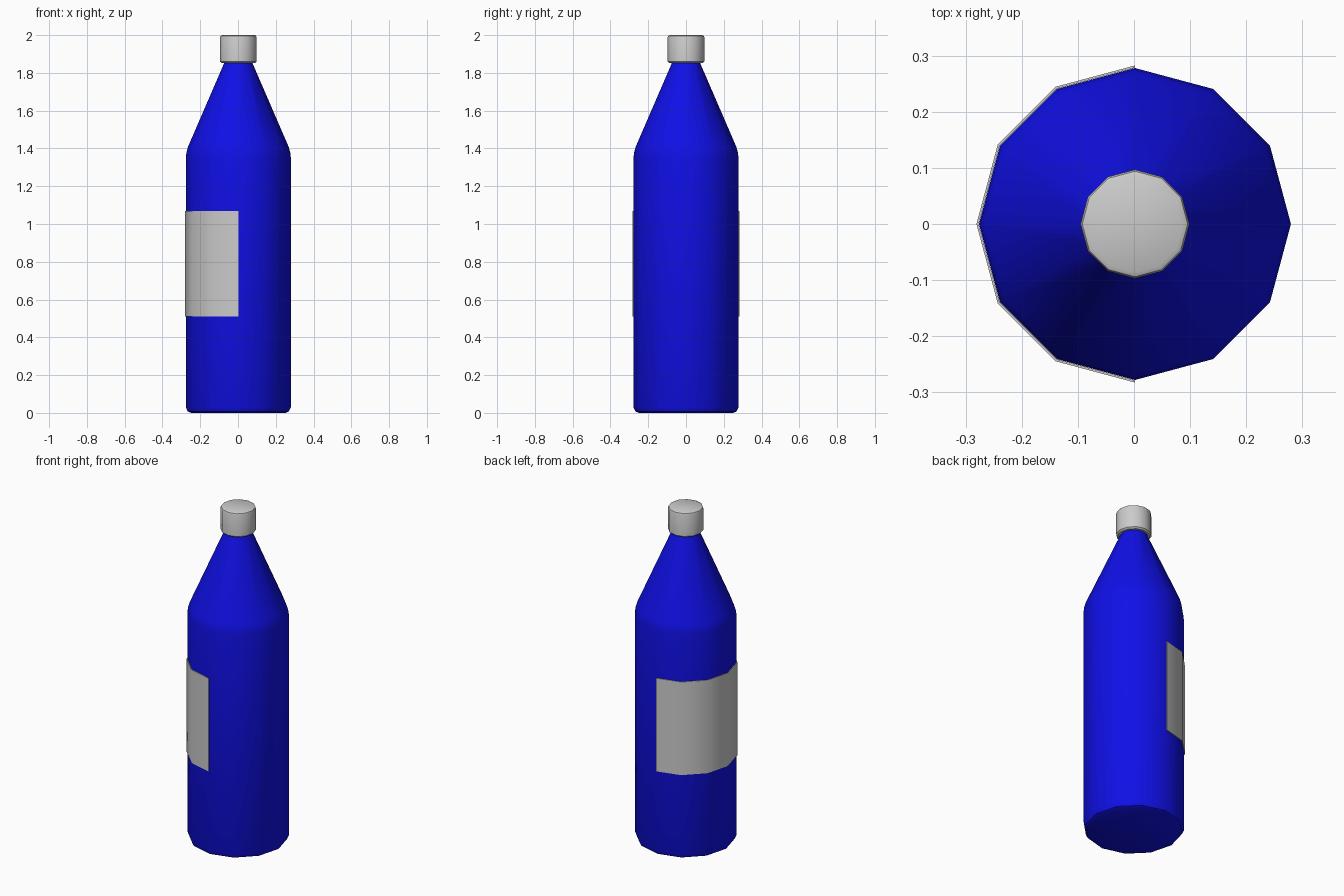
import bpy, bmesh
from math import sin, cos, pi, radians

if "Cube" in bpy.data.objects:
    bpy.data.objects.remove(bpy.data.objects["Cube"])

CX = 0.0017   # bottle axis, so that body plus label is centred
SIDES = 12


def lathe(name, profile, start=0, steps=SIDES, closed_profile=False):
    """Revolve (radius, z) points in 30 degree steps; full turn or partial."""
    full = steps == SIDES
    bm = bmesh.new()
    rings = []
    for i in range(steps if full else steps + 1):
        a = start + i * 2 * pi / SIDES
        rings.append([bm.verts.new((CX + r * cos(a), r * sin(a), z)) for r, z in profile])
    n = len(profile)
    for i in range(steps):
        a, b = rings[i], rings[(i + 1) % len(rings)]
        for j in range(n if closed_profile else n - 1):
            k = (j + 1) % n
            bm.faces.new((a[j], b[j], b[k], a[k]))
    if full:      # top and bottom discs
        bm.faces.new([r[0] for r in rings])
        bm.faces.new([r[-1] for r in rings])
    else:         # end strips of a partial turn
        bm.faces.new(rings[0])
        bm.faces.new(rings[-1])
    bmesh.ops.recalc_face_normals(bm, faces=bm.faces)
    me = bpy.data.meshes.new(name)
    bm.to_mesh(me)
    bm.free()
    ob = bpy.data.objects.new(name, me)
    bpy.context.collection.objects.link(ob)
    bpy.ops.object.select_all(action='DESELECT')
    ob.select_set(True)
    bpy.context.view_layer.objects.active = ob
    bpy.ops.object.shade_smooth_by_angle(angle=radians(40))
    return ob


# Bottle body: rounded foot, straight wall, conical shoulder, neck
body = lathe("bottle_body", [(0.25, 0), (0.268, 0.008), (0.278, 0.03), (0.278, 1.35),
                             (0.275, 1.378), (0.266, 1.41), (0.08, 1.84),
                             (0.073, 1.86), (0.073, 1.89)])
blue = bpy.data.materials.new("blue")
blue.diffuse_color = (0.005, 0.005, 0.8, 1)
blue.use_nodes = True
blue.node_tree.nodes["Principled BSDF"].inputs["Base Color"].default_value = blue.diffuse_color
body.data.materials.append(blue)

# Screw cap with softened rims
lathe("cap", [(0.088, 1.852), (0.097, 1.86), (0.097, 1.988), (0.094, 1.996), (0.086, 2.0)])

# Label: thin shell around the left half of the body
lathe("label", [(0.2785, 0.51), (0.2825, 0.51), (0.2825, 1.07), (0.2785, 1.07)],
      start=pi / 2, steps=6, closed_profile=True)
